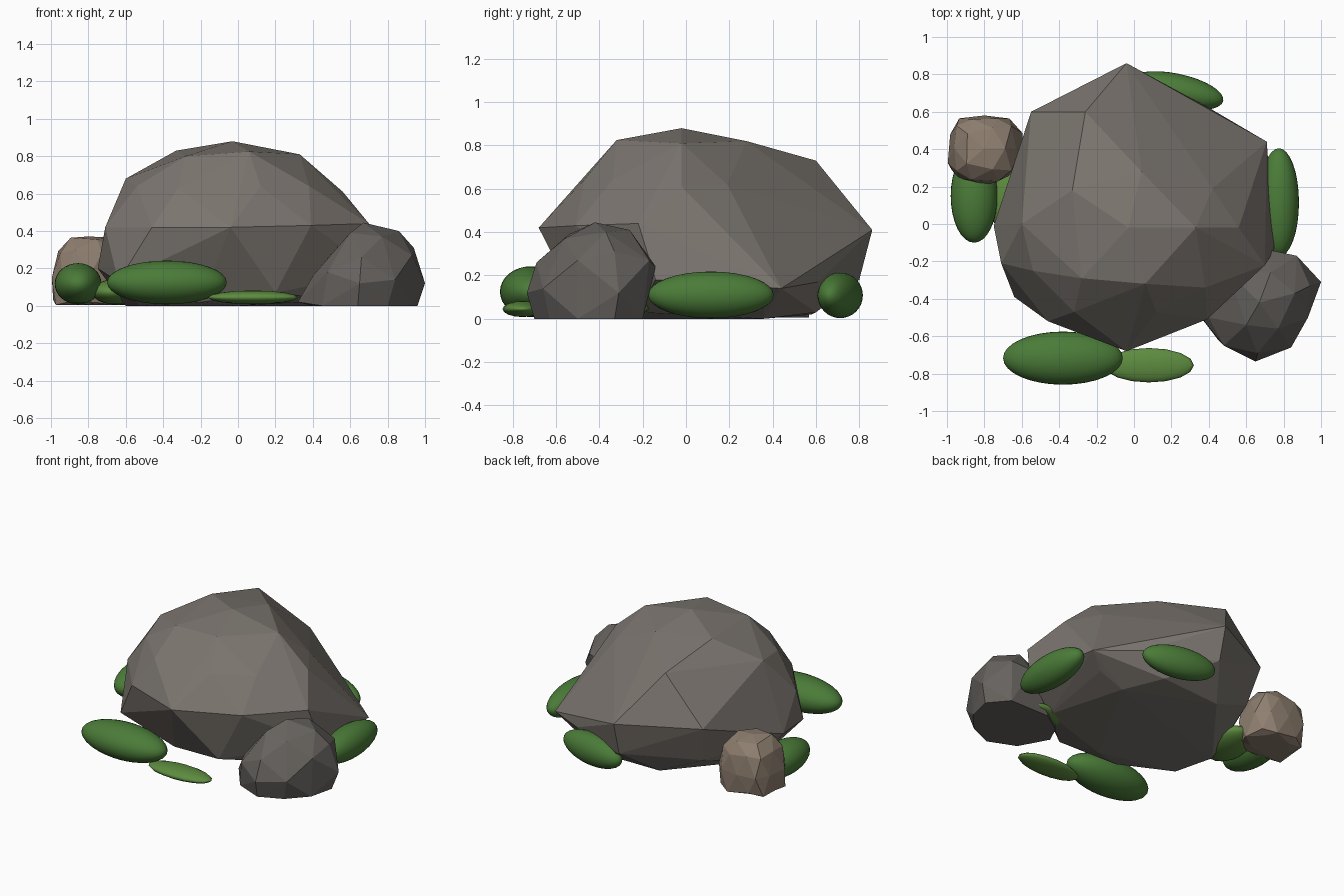
import bpy, bmesh, math, random
from mathutils import Vector

if "Cube" in bpy.data.objects:
    bpy.data.objects.remove(bpy.data.objects["Cube"])

random.seed(4)


def material(name, rgb):
    m = bpy.data.materials.new(name)
    m.diffuse_color = (*rgb, 1)
    m.use_nodes = True
    m.node_tree.nodes["Principled BSDF"].inputs["Base Color"].default_value = m.diffuse_color
    return m


STONE = material("stone", (0.20, 0.18, 0.16))
DARK = material("dark_stone", (0.135, 0.125, 0.115))
BROWN = material("brown_stone", (0.27, 0.21, 0.16))
GREEN = material("leaf", (0.07, 0.20, 0.04))
LIGHT = material("light_leaf", (0.11, 0.26, 0.05))


def finish(bm, name, mat):
    bmesh.ops.recalc_face_normals(bm, faces=bm.faces)
    me = bpy.data.meshes.new(name)
    bm.to_mesh(me)
    bm.free()
    me.materials.append(mat)
    ob = bpy.data.objects.new(name, me)
    bpy.context.collection.objects.link(ob)
    return ob


def hull_rock(name, points, mat):
    """Faceted rock wrapped around a few corner points."""
    bm = bmesh.new()
    for p in points:
        bm.verts.new(p)
    r = bmesh.ops.convex_hull(bm, input=bm.verts)
    junk = {g for g in r["geom_interior"] + r["geom_unused"]
            if isinstance(g, bmesh.types.BMVert)}
    bmesh.ops.delete(bm, geom=list(junk), context='VERTS')
    return finish(bm, name, mat)


def bush(name, center, radii, mat, turn=0, segments=32):
    """Smooth flattened leaf clump."""
    bpy.ops.mesh.primitive_uv_sphere_add(segments=segments, ring_count=segments // 2,
                                         location=center, rotation=(0, 0, math.radians(turn)))
    ob = bpy.context.object
    ob.name = name
    ob.scale = radii
    ob.data.materials.append(mat)
    bpy.ops.object.shade_smooth()


# main boulder: crown, shoulder, widest ring, underside
crown = [(-.03, -.02, .88), (-.33, .18, .83), (-.28, -.29, .80), (.06, -.32, .825),
         (.33, -.02, .81), (.04, .28, .82)]
shoulder = [(-.60, 0, .68), (-.26, .60, .73), (.42, .19, .62), (.56, -.02, .61),
            (.38, -.34, .64), (.12, -.47, .64), (-.32, -.47, .63), (-.54, -.25, .64)]
waist = [(-.04, -.68, .42), (.39, -.51, .43), (.70, -.22, .44), (.71, .44, .14),
         (.42, .61, .17), (-.04, .86, .41), (-.55, .60, .41), (-.71, -.21, .42),
         (-.46, -.52, .42), (-.75, -.01, .20), (-.64, -.39, .13)]
under = [(-.04, .80, .18), (-.50, .52, .15), (.75, -.14, .18), (.58, .36, .07),
         (.25, .60, .03), (-.20, .58, .02), (-.60, .06, 0), (-.53, -.22, 0),
         (-.20, -.42, .02), (.20, -.50, .07), (.52, -.22, .03), (.40, .36, 0), (0, -.35, 0)]
hull_rock("main_boulder", crown + shoulder + waist + under, STONE)

# dark side rock
hull_rock("side_rock", [
    (.67, -.42, .445), (.86, -.37, .40), (.73, -.26, .41), (.60, -.54, .39), (.77, -.56, .37),
    (.87, -.17, .27), (.73, -.14, .24), (.93, -.50, .27), (.94, -.33, .31), (.66, -.69, .26),
    (.48, -.65, .18), (.40, -.50, .16), (.50, -.25, .28),
    (1.0, -.31, .12), (.84, -.66, .14), (.65, -.735, .12),
    (.96, -.33, 0), (.85, -.20, 0), (.55, -.20, 0), (.32, -.45, .02), (.40, -.30, 0),
    (.45, -.62, 0), (.64, -.70, 0), (.80, -.63, 0), (.92, -.50, 0)], DARK)

# small brown rock: boxy, jittered, wider at its flat base
bm = bmesh.new()
bmesh.ops.create_icosphere(bm, subdivisions=2, radius=1)
for v in bm.verts:
    c = Vector([math.copysign(abs(a) ** 0.75, a) for a in v.co]) * random.uniform(.90, 1.05)
    x = -.80 + c.x * .205 * (1 - .16 * c.z)
    v.co = (max(x, -1), .405 + c.y * .192, max(0.005, .15 + c.z * .235))
finish(bm, "small_rock", BROWN)

# leaf clumps around the base
bush("front_bush", (-.38, -.717, .125), (.32, .142, .117), GREEN)
bush("right_bush", (.775, .115, .11), (.107, .29, .108), GREEN)
bush("back_bush", (.225, .712, .108), (.258, .092, .105), GREEN, -12)
bush("left_bush", (-.855, .15, .118), (.125, .25, .11), GREEN)

# low leaf pads
bush("front_leaf_pad", (.08, -.755, .045), (.24, .092, .037), LIGHT, segments=16)
bush("left_leaf_pad", (-.64, .17, .075), (.14, .21, .07), LIGHT, -15, 16)
bush("right_leaf_pad", (.54, -.27, .05), (.18, .10, .037), LIGHT, segments=16)
